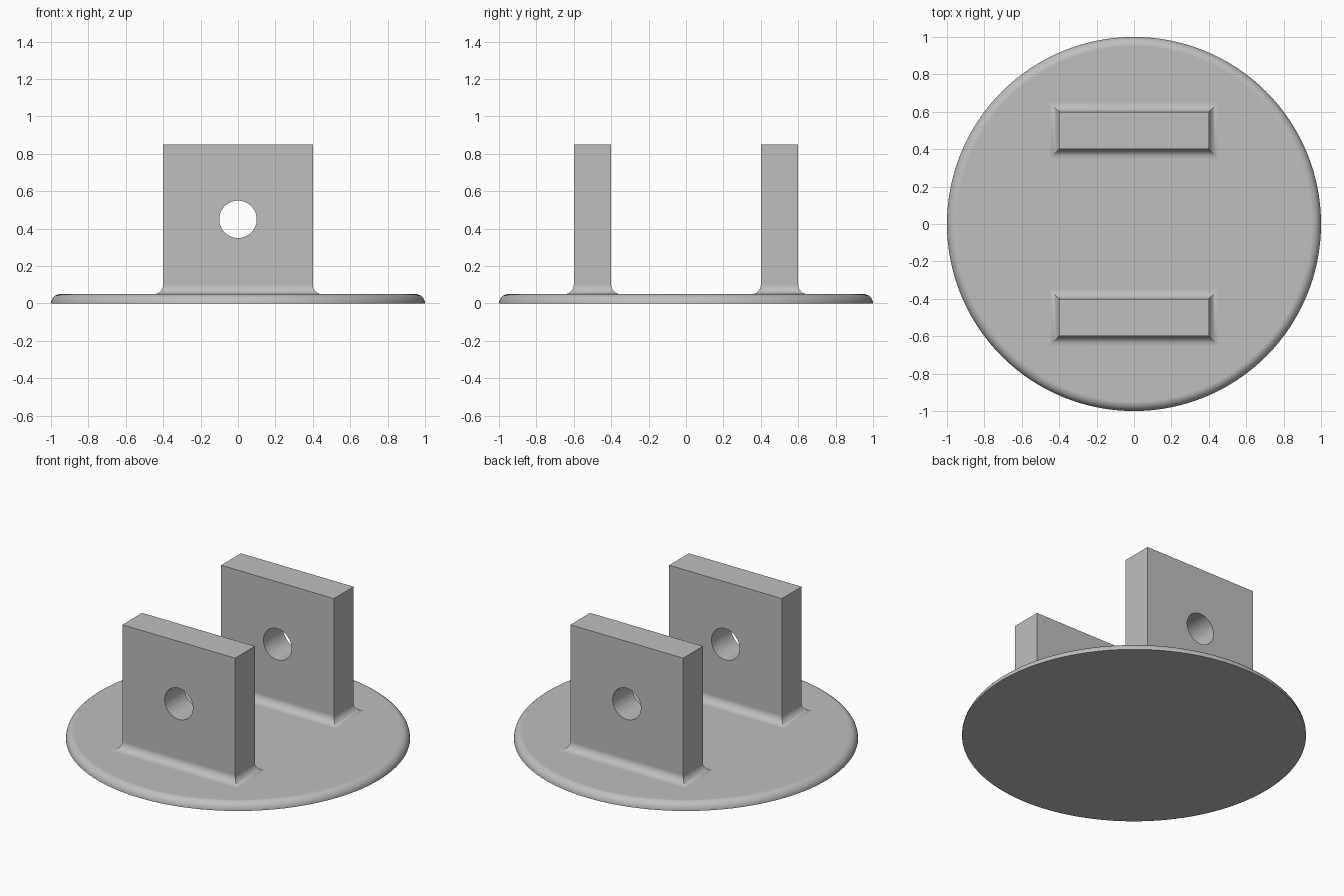
import bpy
import bmesh
import math
from mathutils import Matrix

cube = bpy.data.objects.get("Cube")
if cube:
    bpy.data.objects.remove(cube, do_unlink=True)

FILLET = 0.05
STEPS = 8
BASE_TOP = 0.05
LUG_TOP = 0.85

grey = bpy.data.materials.new("plain grey")
grey.use_nodes = True
colour = (0.52, 0.52, 0.52, 1)
grey.diffuse_color = colour
grey.node_tree.nodes["Principled BSDF"].inputs["Base Color"].default_value = colour


def loft(name, rings):
    """Skin a stack of equal-length closed rings and cap both ends."""
    bm = bmesh.new()
    loops = [[bm.verts.new(p) for p in ring] for ring in rings]
    for low, high in zip(loops, loops[1:]):
        n = len(low)
        for i in range(n):
            j = (i + 1) % n
            bm.faces.new((low[i], low[j], high[j], high[i]))
    bm.faces.new(reversed(loops[0]))
    bm.faces.new(loops[-1])
    mesh = bpy.data.meshes.new(name)
    bm.to_mesh(mesh)
    bm.free()
    mesh.materials.append(grey)
    obj = bpy.data.objects.new(name, mesh)
    bpy.context.collection.objects.link(obj)
    return obj


def finish(obj):
    """Smooth the rounded parts while keeping flats flat and edges sharp."""
    bpy.ops.object.select_all(action='DESELECT')
    obj.select_set(True)
    bpy.context.view_layer.objects.active = obj
    bpy.ops.object.shade_smooth_by_angle(angle=math.radians(30))
    weighted = obj.modifiers.new("flat faces", 'WEIGHTED_NORMAL')
    weighted.keep_sharp = True


def circle(radius, z, count=128):
    return [(radius * math.cos(math.tau * i / count),
             radius * math.sin(math.tau * i / count), z) for i in range(count)]


def rectangle(y, offset, z):
    hx, hy = 0.4 + offset, 0.1 + offset
    return [(-hx, y - hy, z), (hx, y - hy, z), (hx, y + hy, z), (-hx, y + hy, z)]


angles = [math.pi / 2 * i / STEPS for i in range(STEPS + 1)]

# Round base plate with a fully rounded upper rim
base = loft("base_plate", [circle(1 - FILLET + FILLET * math.cos(a),
                                  FILLET * math.sin(a)) for a in angles])
finish(base)

# Two upright lugs with mitred fillets at the foot and a cross hole
for name, y in (("front_lug", -0.5), ("back_lug", 0.5)):
    rings = [rectangle(y, FILLET, BASE_TOP - 0.02)]
    rings += [rectangle(y, FILLET * (1 - math.sin(a)),
                        BASE_TOP + FILLET * (1 - math.cos(a))) for a in angles]
    rings.append(rectangle(y, 0, LUG_TOP))
    lug = loft(name, rings)

    # Hole cutter
    cutter = loft(name + "_cutter", [circle(0.1, -0.2, 64), circle(0.1, 0.2, 64)])
    cutter.data.transform(Matrix.Translation((0, y, 0.45))
                          @ Matrix.Rotation(math.pi / 2, 4, 'X'))
    cutter.hide_render = True
    cut = lug.modifiers.new("hole", 'BOOLEAN')
    cut.operation = 'DIFFERENCE'
    cut.solver = 'EXACT'
    cut.object = cutter
    bpy.ops.object.select_all(action='DESELECT')
    lug.select_set(True)
    bpy.context.view_layer.objects.active = lug
    bpy.ops.object.modifier_apply(modifier=cut.name)
    bpy.data.objects.remove(cutter, do_unlink=True)
    finish(lug)
